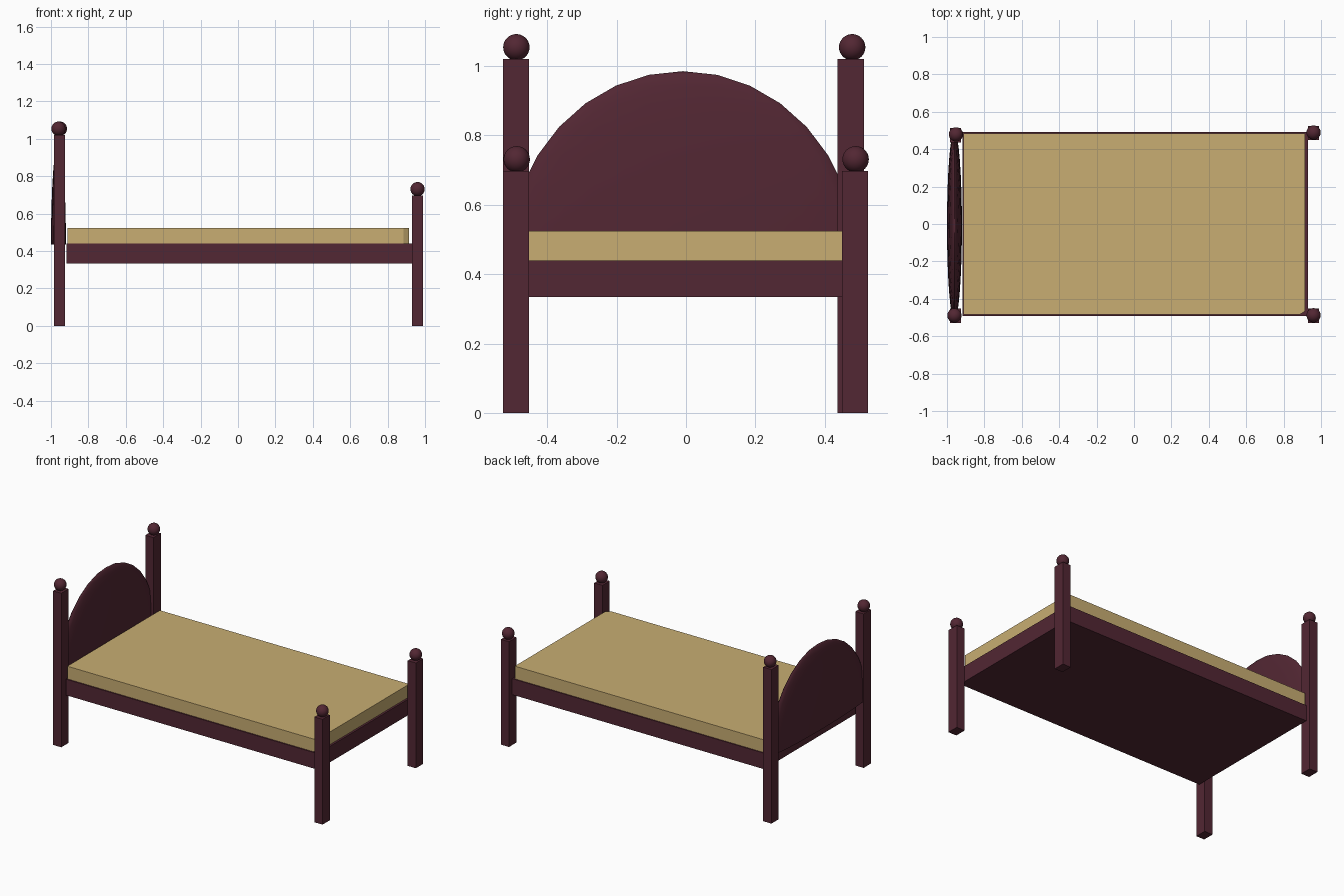
import bpy, bmesh

if "Cube" in bpy.data.objects:
    bpy.data.objects.remove(bpy.data.objects["Cube"])


def material(name, rgb):
    m = bpy.data.materials.new(name)
    m.diffuse_color = (*rgb, 1)
    m.use_nodes = True
    m.node_tree.nodes["Principled BSDF"].inputs["Base Color"].default_value = m.diffuse_color
    return m


wood = material("dark_red_wood", (0.085, 0.02, 0.033))
cloth = material("tan_cloth", (0.58, 0.42, 0.17))


def finish(name, bm, mat, smooth=False):
    bmesh.ops.recalc_face_normals(bm, faces=bm.faces)
    me = bpy.data.meshes.new(name)
    bm.to_mesh(me)
    bm.free()
    me.materials.append(mat)
    ob = bpy.data.objects.new(name, me)
    bpy.context.collection.objects.link(ob)
    if smooth:
        bpy.ops.object.select_all(action='DESELECT')
        ob.select_set(True)
        bpy.context.view_layer.objects.active = ob
        bpy.ops.object.shade_smooth_by_angle()
    return ob


def prism(name, outline, z0, z1, mat):
    bm = bmesh.new()
    face = bm.faces.new([bm.verts.new((x, y, z0)) for x, y in outline])
    up = bmesh.ops.extrude_face_region(bm, geom=[face], use_keep_orig=True)["geom"]
    for v in up:
        if isinstance(v, bmesh.types.BMVert):
            v.co.z = z1
    return finish(name, bm, mat)


def box(name, x0, x1, y0, y1, z0, z1, mat):
    return prism(name, [(x0, y0), (x1, y0), (x1, y1), (x0, y1)], z0, z1, mat)


def ellipsoid(name, centre, radii, mat, segs=32, rings=16, upper_half=False):
    bm = bmesh.new()
    bmesh.ops.create_uvsphere(bm, u_segments=segs, v_segments=rings, radius=1)
    if upper_half:
        # Keep the top dome and close its flat base
        geom = bm.verts[:] + bm.edges[:] + bm.faces[:]
        bmesh.ops.bisect_plane(bm, geom=geom, dist=1e-4, plane_co=(0, 0, 0),
                               plane_no=(0, 0, 1), clear_inner=True)
        bmesh.ops.holes_fill(bm, edges=[e for e in bm.edges if e.is_boundary])
    bmesh.ops.scale(bm, vec=radii, verts=bm.verts)
    bmesh.ops.translate(bm, vec=centre, verts=bm.verts)
    return finish(name, bm, mat, smooth=True)


# Posts with ball finials: name, x, y, top, ball x, ball y
posts = [
    ("head_front", -0.955, -0.49, 1.02, -0.96, -0.489),
    ("head_back", -0.955, 0.475, 1.02, -0.952, 0.479),
    ("foot_front", 0.959, -0.49, 0.697, 0.96, -0.488),
    ("foot_back", 0.959, 0.487, 0.697, 0.96, 0.489),
]
for name, x, y, top, bx, by in posts:
    box(name + "_post", x - 0.03, x + 0.03, y - 0.038, y + 0.038, 0, top, wood)
    ellipsoid(name + "_finial", (bx, by, top + 0.034), (0.038,) * 3, wood)

# Solid bed frame between the posts
box("bed_frame", -0.917, 0.929, -0.492, 0.492, 0.334, 0.44, wood)

# Mattress with one slightly clipped corner at the foot
prism("mattress", [(-0.912, -0.484), (0.886, -0.484), (0.915, -0.466),
                   (0.915, 0.485), (-0.912, 0.485)], 0.44, 0.524, cloth)

# Domed headboard: a flattened half ellipsoid
ellipsoid("headboard", (-0.96, -0.009, 0.436), (0.04, 0.505, 0.549), wood,
          upper_half=True)
